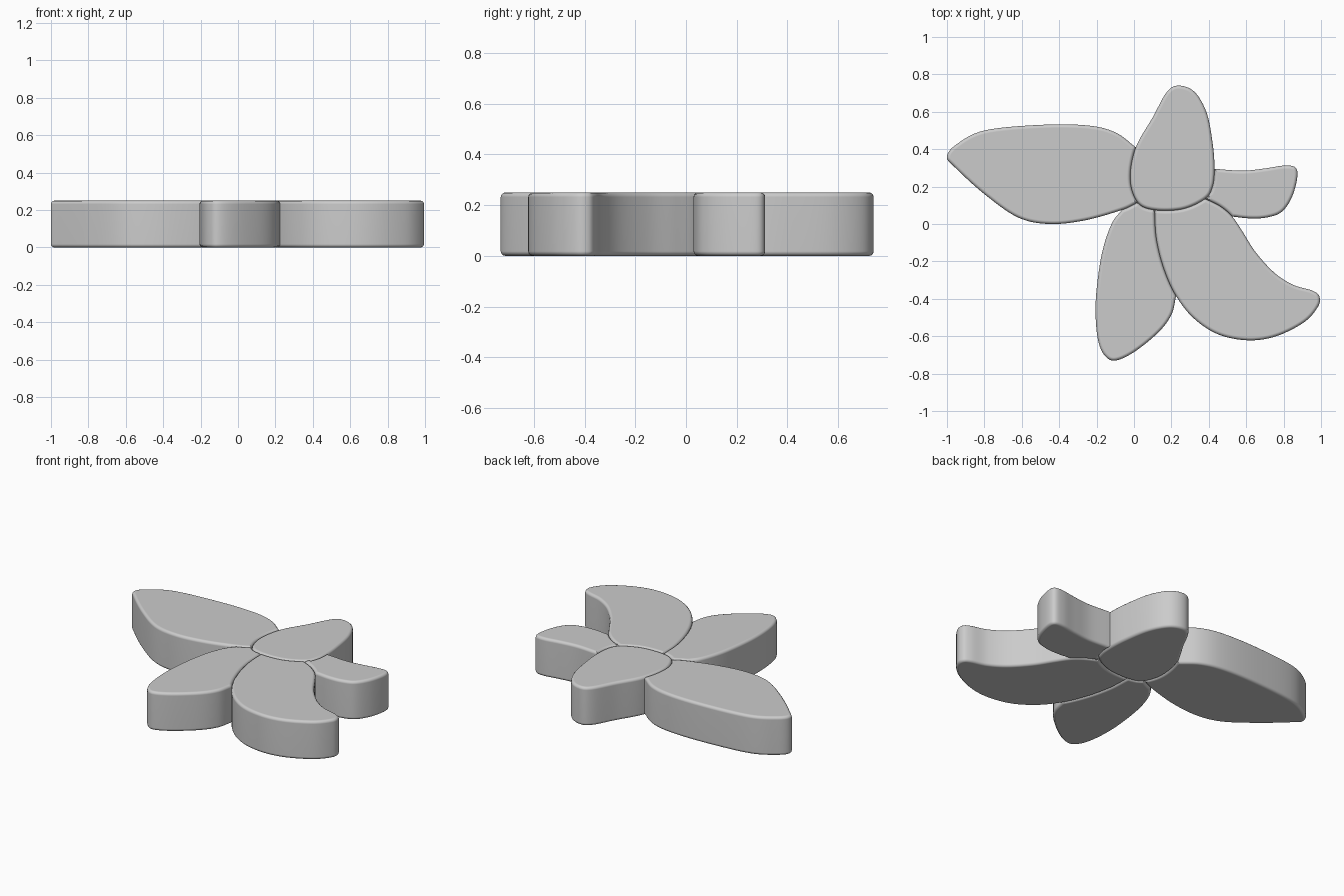
import bpy, bmesh, math
from mathutils import Vector

if "Cube" in bpy.data.objects:
    bpy.data.objects.remove(bpy.data.objects["Cube"])

N = 8          # samples per control span
HEIGHT = 0.25
ROUND = 0.018


def spline(points, closed=False):
    """Smooth curve passing through all control points."""
    p = [Vector(q) for q in points]
    n = len(p)
    if closed:
        get = lambda i: p[i % n]
    else:
        get = lambda i: p[i] if 0 <= i < n else (2 * p[0] - p[1] if i < 0 else 2 * p[-1] - p[-2])
    out = []
    for i in range(n if closed else n - 1):
        a, b, c, d = (get(i + k) for k in (-1, 0, 1, 2))
        for s in range(N):
            t = s / N
            out.append(0.5 * (2 * b + (c - a) * t + (2 * a - 5 * b + 4 * c - d) * t**2
                              + (3 * b - a - 3 * c + d) * t**3))
    return out if closed else out + [p[-1]]


def part(curve, i, j):
    """Stretch of a curve between control points i and j, in either direction."""
    return curve[i * N:j * N + 1] if i < j else curve[j * N:i * N + 1][::-1]


def petal(name, *pieces):
    """Extrude the joined outline and round its top and bottom rims."""
    outline = []
    for piece in pieces:
        for v in piece:
            if not outline or (v - outline[-1]).length > 1e-4:
                outline.append(v)
    if (outline[0] - outline[-1]).length < 1e-4:
        outline.pop()
    bm = bmesh.new()
    low = [bm.verts.new((v.x, v.y, 0)) for v in outline]
    high = [bm.verts.new((v.x, v.y, HEIGHT)) for v in outline]
    caps = [bm.faces.new(low), bm.faces.new(high)]
    for k in range(len(low)):
        m = (k + 1) % len(low)
        bm.faces.new((low[k], low[m], high[m], high[k]))
    bmesh.ops.recalc_face_normals(bm, faces=bm.faces)
    rim = [e for f in caps for e in f.edges]
    bmesh.ops.bevel(bm, geom=rim, offset=ROUND, segments=3, profile=0.5,
                    affect='EDGES', clamp_overlap=False)
    mesh = bpy.data.meshes.new(name)
    bm.to_mesh(mesh)
    bm.free()
    obj = bpy.data.objects.new(name, mesh)
    bpy.context.collection.objects.link(obj)
    bpy.ops.object.select_all(action='DESELECT')
    obj.select_set(True)
    bpy.context.view_layer.objects.active = obj
    bpy.ops.object.shade_smooth_by_angle(angle=math.radians(40))
    mod = obj.modifiers.new("flat_caps", 'WEIGHTED_NORMAL')
    mod.keep_sharp = True


# Upper petal: complete outline, the others butt against it
core = spline([(0.24, 0.74), (0.325, 0.705), (0.39, 0.59), (0.422, 0.42), (0.43, 0.295),
               (0.42, 0.2), (0.38, 0.135), (0.26, 0.08), (0.11, 0.075), (0.02, 0.115),
               (-0.02, 0.24), (0.01, 0.41), (0.1, 0.57), (0.175, 0.705)], closed=True)

# Left petal edge
left = spline([(0.02, 0.115), (-0.065, 0.075), (-0.26, 0.02), (-0.45, 0.0), (-0.62, 0.035),
               (-0.8, 0.16), (-0.96, 0.305), (-1.0, 0.36), (-0.95, 0.425), (-0.8, 0.5),
               (-0.5, 0.53), (-0.25, 0.527), (-0.1, 0.49), (0.01, 0.41)])

# Large lower right petal edge
big = spline([(0.11, 0.075), (0.12, -0.08), (0.16, -0.24), (0.225, -0.385), (0.32, -0.505),
              (0.45, -0.59), (0.61, -0.622), (0.76, -0.6), (0.91, -0.525), (0.985, -0.44),
              (0.99, -0.385), (0.95, -0.355), (0.85, -0.325), (0.75, -0.26), (0.65, -0.15),
              (0.58, -0.04), (0.525, 0.04), (0.46, 0.095), (0.38, 0.135)])

# Lower left and right petal free edges
lower = spline([(-0.065, 0.075), (-0.12, 0.0), (-0.17, -0.15), (-0.2, -0.35), (-0.205, -0.5),
                (-0.19, -0.63), (-0.155, -0.705), (-0.1, -0.73), (0.0, -0.685), (0.13, -0.58),
                (0.2, -0.485), (0.225, -0.385)])
right = spline([(0.43, 0.295), (0.58, 0.285), (0.7, 0.297), (0.8, 0.312), (0.862, 0.303),
                (0.873, 0.25), (0.845, 0.145), (0.79, 0.065), (0.71, 0.035), (0.62, 0.03),
                (0.525, 0.04)])

petal("upper_petal", core)
petal("left_petal", left, part(core, 11, 9))
petal("lower_right_petal", big, part(core, 6, 8))
petal("lower_left_petal", lower, part(big, 3, 0), part(core, 8, 9), part(left, 0, 1))
petal("right_petal", right, part(big, 16, 18), part(core, 6, 4))
